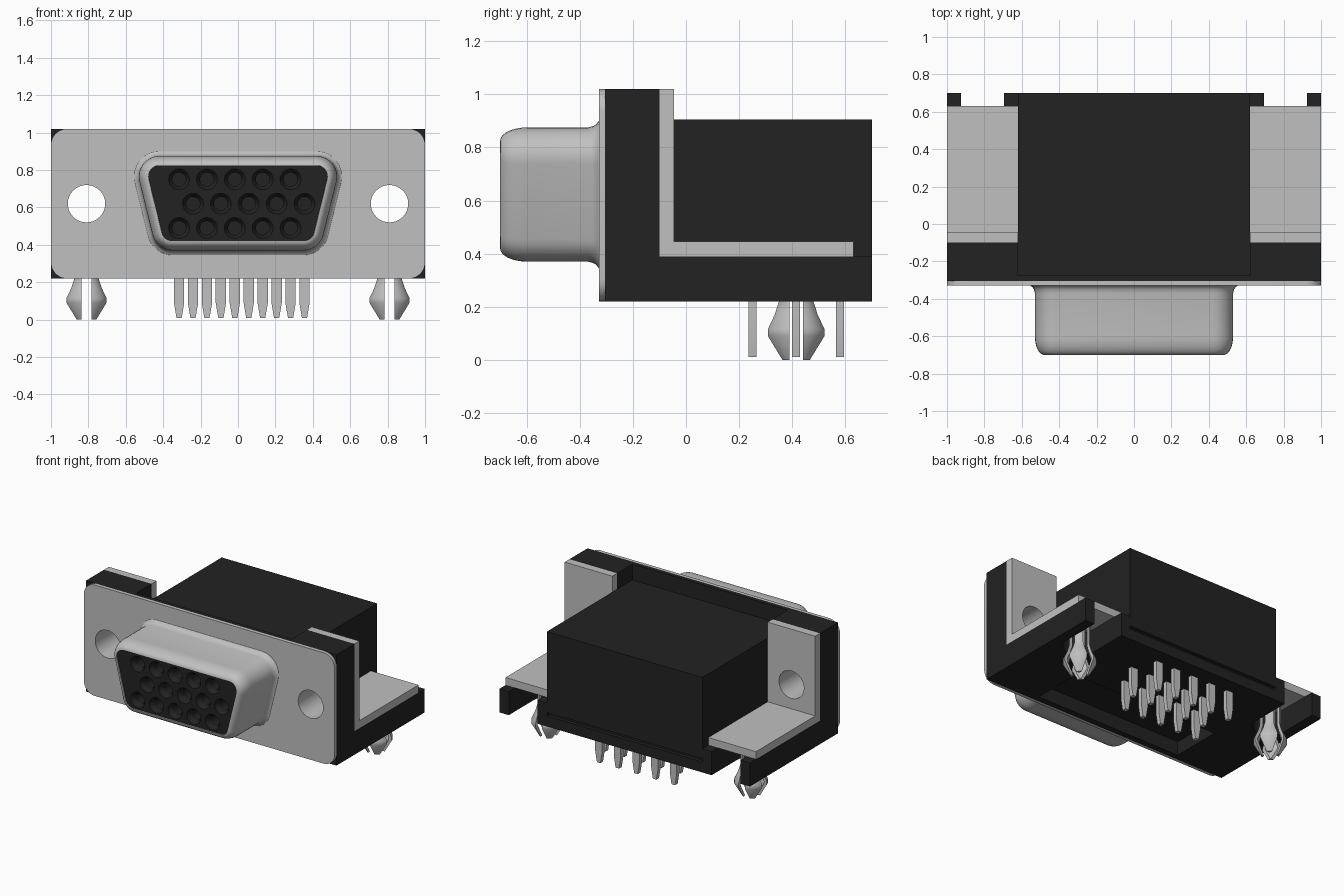
import bpy, bmesh
from math import sin, cos, pi, radians, asin

cube = bpy.data.objects.get("Cube")
if cube:
    bpy.data.objects.remove(cube, do_unlink=True)


def material(name, v):
    m = bpy.data.materials.new(name)
    m.use_nodes = True
    m.diffuse_color = (v, v, v, 1)
    bsdf = next(n for n in m.node_tree.nodes if n.type == 'BSDF_PRINCIPLED')
    bsdf.inputs["Base Color"].default_value = (v, v, v, 1)
    return m


METAL = material("light grey metal", 0.53)
BLACK = material("black plastic", 0.016)
parts = []


def finish(name, bm, mat, recalc=True):
    bmesh.ops.remove_doubles(bm, verts=bm.verts, dist=1e-5)
    if recalc:
        bmesh.ops.recalc_face_normals(bm, faces=bm.faces)
    me = bpy.data.meshes.new(name)
    bm.to_mesh(me)
    bm.free()
    me.materials.clear()
    me.materials.append(mat)
    for p in me.polygons:
        p.material_index = 0
    ob = bpy.data.objects.new(name, me)
    bpy.context.collection.objects.link(ob)
    parts.append(ob)
    return ob


def rect(x0, x1, y0, y1):
    return [(x0, y0), (x1, y0), (x1, y1), (x0, y1)]


def circle(cx, cy, r, n=32):
    return [(cx + r * cos(2 * pi * i / n), cy + r * sin(2 * pi * i / n)) for i in range(n)]


def slab(name, outlines, plane, a, b, mat, s=1):
    """Extrude closed outlines (first is outer, others are holes) from depth a to b."""
    cu = bpy.data.curves.new(name + "_outline", 'CURVE')
    cu.dimensions = '2D'
    cu.fill_mode = 'BOTH'
    cu.extrude = (b - a) / 2
    for pts in outlines:
        sp = cu.splines.new('POLY')
        sp.points.add(len(pts) - 1)
        for p, (u, v) in zip(sp.points, pts):
            p.co = (u * s, v, 0, 1)
        sp.use_cyclic_u = True
    tmp = bpy.data.objects.new(name + "_outline", cu)
    bpy.context.collection.objects.link(tmp)
    dg = bpy.context.evaluated_depsgraph_get()
    me = bpy.data.meshes.new_from_object(tmp.evaluated_get(dg))
    bm = bmesh.new()
    bm.from_mesh(me)
    for v in bm.verts:
        x, y, z = v.co
        d = (a + b) / 2 + z
        v.co = (x, d, y) if plane == 'xz' else (x, y, d)
    bpy.data.objects.remove(tmp)
    bpy.data.curves.remove(cu)
    bpy.data.meshes.remove(me)
    return finish(name, bm, mat)


def loft(bm, rings, closed=True, loop=False):
    """Bridge rings of points; 'loop' joins the last ring back to the first."""
    vs = [[bm.verts.new(p) for p in r] for r in rings]
    n = len(rings[0])
    for i in range(len(vs) if loop else len(vs) - 1):
        A, B = vs[i], vs[(i + 1) % len(vs)]
        for j in range(n if closed else n - 1):
            k = (j + 1) % n
            bm.faces.new((A[j], A[k], B[k], B[j]))
    return vs


def d_outline(d, n=8):
    """Rounded trapezoid of the socket opening, offset outward by d."""
    t, pts = 13.8, []
    for cx, cz, a0, a1 in ((.42, .765, -t, 90), (-.42, .765, 90, 180 + t),
                           (-.35, .48, 180 + t, 270), (.35, .48, 270, 360 - t)):
        for i in range(n + 1):
            a = radians(a0 + (a1 - a0) * i / n)
            pts.append((cx + (.06 + d) * cos(a), cz + (.06 + d) * sin(a)))
    return pts


HOLE_X, HOLE_Z, HOLE_R = .81, .62, .1
screw = [circle(s * HOLE_X, HOLE_Z, HOLE_R) for s in (1, -1)]
bore = [circle(s * HOLE_X, HOLE_Z, HOLE_R + .004) for s in (1, -1)]

# Front metal flange with rounded corners and two screw holes
flange = []
R = .085
for cx, cz, q in ((1 - R, 1.02 - R, 0), (R - 1, 1.02 - R, 1), (R - 1, .22 + R, 2), (1 - R, .22 + R, 3)):
    for i in range(9):
        a = pi / 2 * (q + i / 8)
        flange.append((cx + R * cos(a), cz + R * sin(a)))
slab("front_flange", [flange] + screw, 'xz', -.328, -.305, METAL)

# Drawn metal shell: flared foot, straight wall, rounded front lip
prof = [(-.320, .078), (-.330, .074), (-.337, .063), (-.350, .055), (-.370, .05)]
prof += [(-.60 - .1 * sin(pi / 2 * i / 8), .05 * cos(pi / 2 * i / 8)) for i in range(9)]
prof += [(-.685, -.002)]
bm = bmesh.new()
loft(bm, [[(x, y, z) for x, z in d_outline(d)] for y, d in prof])
finish("socket_shell", bm, METAL)

# Socket insert with three staggered rows of five contact holes
row_a = [-.315 + .149 * i for i in range(5)]
row_b = [x + .0745 for x in row_a]
holes = [(x, z) for z, row in ((.75, row_a), (.62, row_b), (.49, row_a)) for x in row]
slab("socket_insert", [d_outline(-.001)] + [circle(x, z, .056, 20) for x, z in holes],
     'xz', -.694, -.66, BLACK)
bm = bmesh.new()
for x, z in holes:
    rings = [[(u, y, v) for u, v in circle(x, z, r, 20)]
             for y, r in ((-.694, .056), (-.665, .037), (-.45, .037))]
    vs = loft(bm, rings)
    bm.faces.new(vs[-1])
finish("contact_holes", bm, BLACK)

# Housing: thin full-width wall, tall block, and a hollowed underside
slab("housing_front_wall", [rect(-1, 1, .22, 1.02)] + bore, 'xz', -.305, -.275, BLACK)
slab("housing_block", [rect(-.62, .62, -.275, .70)], 'xy', .32, .905, BLACK)
recess = rect(-.59, .59, -.26, .11)
slab("housing_rear_groove", [rect(-.62, .62, -.275, .675), recess], 'xy', .295, .32, BLACK)
slab("housing_underside", [rect(-.62, .62, -.275, .70), recess], 'xy', .22, .295, BLACK)

# Side foot outline with a round-ended slot open to the rear
CX, CY, SR = .81, .415, .115
foot = [(.62, -.275), (1, -.275), (1, .70), (CX + SR, .70)]
foot += [(CX + SR * cos(pi * i / 12), CY - SR * sin(pi * i / 12)) for i in range(13)]
foot += [(CX - SR, .70), (.62, .70)]

# Board clip: (radius, height) section, split into four prongs by a cross gap
clip = [(.07, .40), (.07, .22), (.085, .17), (.110, .115), (.110, .09), (.058, .0),
        (.040, .0), (.088, .095), (.088, .11), (.062, .17), (.048, .22), (.048, .40)]
GAP = .026

for s, side in ((1, "left"), (-1, "right")):
    slab(side + "_foot", [foot], 'xy', .22, .39, BLACK, s)
    slab(side + "_pillar", [rect(.62, 1, .39, 1.02), bore[0]], 'xz', -.275, -.10, BLACK, s)
    # L-shaped metal bracket
    slab(side + "_bracket_upright", [rect(.62, 1, .39, 1.02), screw[0]], 'xz', -.10, -.045, METAL, s)
    slab(side + "_bracket_base", [rect(.62, 1, -.045, .63)], 'xy', .39, .445, METAL, s)
    # Metal lining of the screw hole
    bm = bmesh.new()
    loft(bm, [[(u * s, y, v) for u, v in screw[0]] for y in (-.31, -.095)])
    finish(side + "_screw_sleeve", bm, METAL)
    # Four clip prongs
    bm = bmesh.new()
    for q in range(4):
        cols = []
        for r, z in clip:
            a0 = asin(GAP / r)
            angs = [q * pi / 2 + a0 + (pi / 2 - 2 * a0) * i / 6 for i in range(7)]
            cols.append([(s * CX + r * cos(a), CY + r * sin(a), z) for a in angs])
        vs = loft(bm, cols, closed=False, loop=True)
        bm.faces.new([c[0] for c in vs])
        bm.faces.new([c[-1] for c in vs])
    finish(side + "_board_clip", bm, METAL)

# Solder pins: flat blades with tapered tips, three staggered rows
bm = bmesh.new()
for y, row in ((.25, row_a), (.415, row_b), (.58, row_a)):
    for x in row:
        rings = [[(x + i * w, y + j * .015, z) for i, j in ((-1, -1), (1, -1), (1, 1), (-1, 1))]
                 for z, w in ((.01, .014), (.09, .0275), (.25, .0275))]
        vs = loft(bm, rings)
        bm.faces.new(vs[0])
        bm.faces.new(vs[-1])
finish("solder_pins", bm, METAL)

# Smooth curved surfaces, keep hard edges
bpy.ops.object.select_all(action='DESELECT')
for ob in parts:
    ob.select_set(True)
bpy.context.view_layer.objects.active = parts[0]
bpy.ops.object.shade_smooth_by_angle(angle=radians(32))
